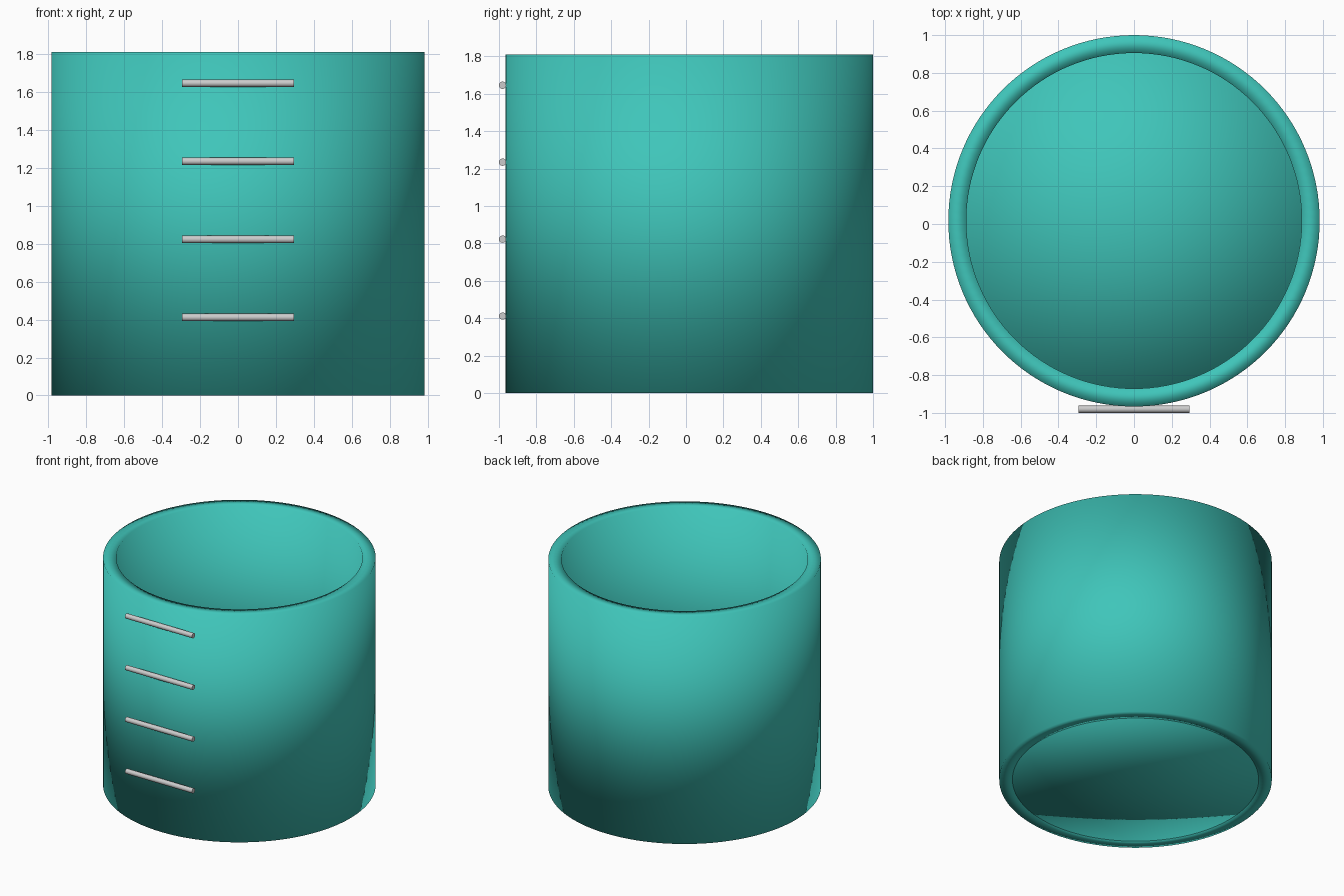
import bpy, bmesh, math

if "Cube" in bpy.data.objects:
    bpy.data.objects.remove(bpy.data.objects["Cube"])

CY = 0.017            # cup axis; the front marks take up the rest of the depth
R_OUT, R_IN, H, FLOOR = 0.983, 0.888, 1.81, 0.08

teal = bpy.data.materials.new("teal")
teal.diffuse_color = (0.05, 0.56, 0.49, 1)
teal.use_nodes = True
teal.node_tree.nodes["Principled BSDF"].inputs["Base Color"].default_value = teal.diffuse_color


def lathe(name, profile, steps=128, closed=False):
    """Revolve an (r, z) profile around the cup axis, smooth shaded."""
    bm = bmesh.new()
    verts = [bm.verts.new((r, 0, z)) for r, z in profile]
    pairs = list(zip(verts, verts[1:]))
    if closed:
        pairs.append((verts[-1], verts[0]))
    edges = [bm.edges.new(p) for p in pairs]
    bmesh.ops.spin(bm, geom=verts + edges, cent=(0, 0, 0), axis=(0, 0, 1),
                   angle=2 * math.pi, steps=steps)
    bmesh.ops.remove_doubles(bm, verts=bm.verts, dist=1e-4)
    bmesh.ops.recalc_face_normals(bm, faces=bm.faces)
    for f in bm.faces:
        f.smooth = True
    me = bpy.data.meshes.new(name)
    bm.to_mesh(me)
    bm.free()
    ob = bpy.data.objects.new(name, me)
    ob.location = (0, CY, 0)
    me.materials.append(teal)
    bpy.context.collection.objects.link(ob)
    return ob


# Open tube wall with a softly shaded rim
lathe("cup_wall", [(R_OUT, 0), (R_OUT, H), (R_IN, H), (R_IN, 0)], closed=True)

# Floor disc fitted inside the wall
lathe("cup_base", [(0, 0), (R_IN, 0), (R_IN, FLOOR), (0, FLOOR)])

# Four straight measuring bars on the front
for i in range(4):
    bpy.ops.mesh.primitive_cylinder_add(
        vertices=24, radius=0.0195, depth=0.59,
        location=(0, -0.9805, 0.4115 * (i + 1)), rotation=(0, math.pi / 2, 0))
    bar = bpy.context.object
    bar.name = f"measure_mark_{i + 1}"
    bpy.ops.object.shade_smooth_by_angle(angle=math.radians(40))
